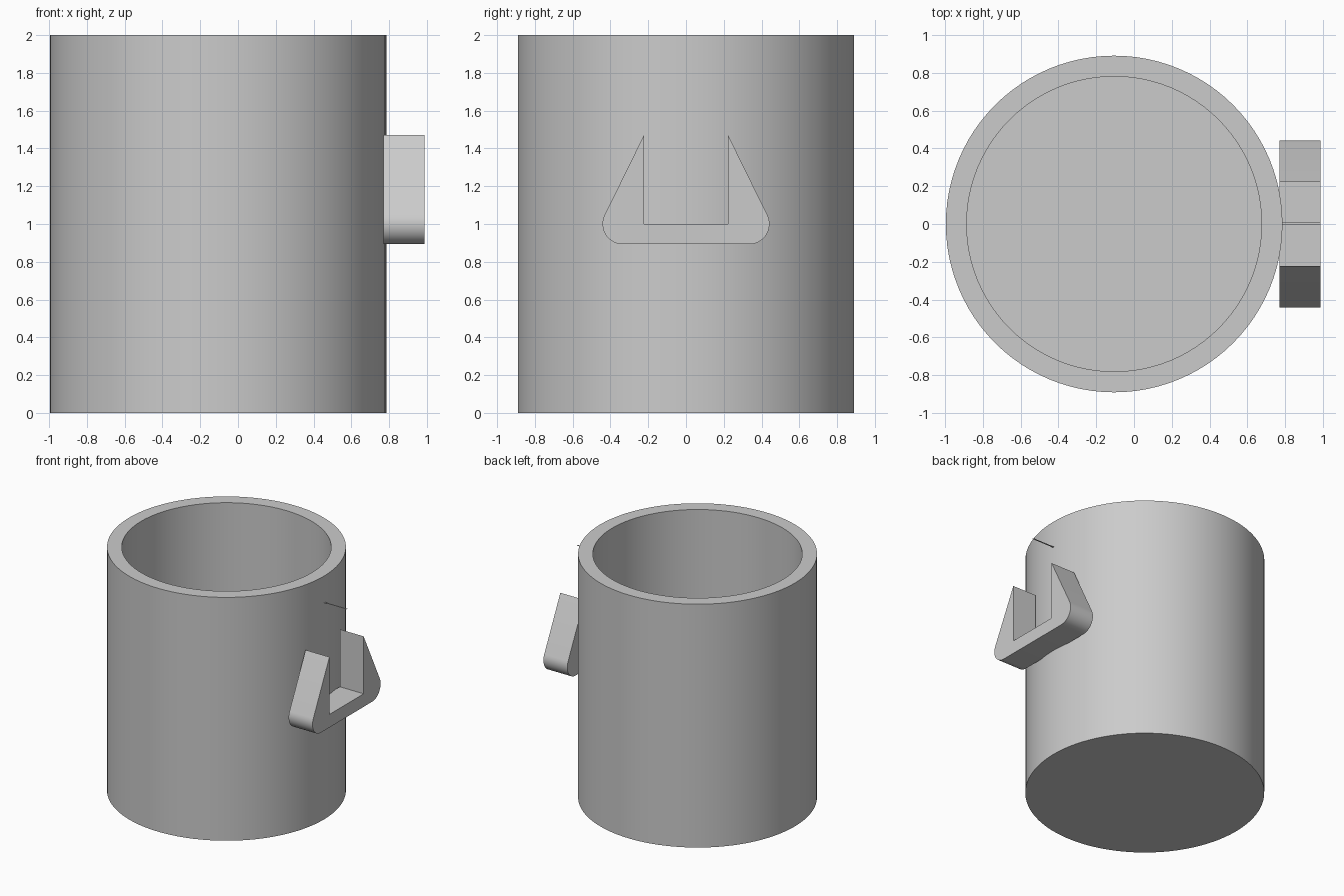
import bpy, bmesh, math

cube = bpy.data.objects.get("Cube")
if cube:
    bpy.data.objects.remove(cube, do_unlink=True)

CENTRE_X = -0.105
RADIUS, BORE, HEIGHT, FLOOR = 0.89, 0.78, 2.0, 0.11
HOOK_IN, HOOK_OUT = 0.77, 0.987
SEGMENTS = 96

grey = bpy.data.materials.new("light grey")
grey.use_nodes = True
colour = (0.6, 0.6, 0.6, 1)
grey.diffuse_color = colour
grey.node_tree.nodes["Principled BSDF"].inputs["Base Color"].default_value = colour


def finish(name, bm, smooth=True):
    """Turn a bmesh into a named, coloured object."""
    mesh = bpy.data.meshes.new(name)
    bm.to_mesh(mesh)
    bm.free()
    mesh.materials.append(grey)
    obj = bpy.data.objects.new(name, mesh)
    bpy.context.collection.objects.link(obj)
    if smooth:
        bpy.ops.object.select_all(action="DESELECT")
        obj.select_set(True)
        bpy.context.view_layer.objects.active = obj
        bpy.ops.object.shade_smooth_by_angle(angle=math.radians(30))
    return obj


# Cup body: stacked rings, outside bottom to inside floor
bm = bmesh.new()
rings = []
for r, z in [(RADIUS, 0), (RADIUS, HEIGHT), (BORE, HEIGHT), (BORE, FLOOR)]:
    rings.append([bm.verts.new((CENTRE_X + r * math.cos(a), r * math.sin(a), z))
                  for a in (math.tau * i / SEGMENTS for i in range(SEGMENTS))])
for low, high in zip(rings, rings[1:]):
    for i in range(SEGMENTS):
        j = (i + 1) % SEGMENTS
        bm.faces.new((low[i], low[j], high[j], high[i]))
bm.faces.new(rings[0])
bm.faces.new(rings[-1])
bmesh.ops.recalc_face_normals(bm, faces=bm.faces)
finish("cup_body", bm)

# Side hook: half outline with a rounded lower corner, mirrored and extruded
half = [(0.222, 1.0), (0.222, 1.472)]
start, steps = math.radians(26), 12
for i in range(steps + 1):
    a = start - (start + math.pi / 2) * i / steps
    half.append((0.335 + 0.107 * math.cos(a), 1.0 + 0.107 * math.sin(a)))
outline = half + [(-y, z) for y, z in reversed(half)]

bm = bmesh.new()
face = bm.faces.new([bm.verts.new((HOOK_IN, y, z)) for y, z in outline])
extruded = bmesh.ops.extrude_face_region(bm, geom=[face])["geom"]
bmesh.ops.translate(bm, vec=(HOOK_OUT - HOOK_IN, 0, 0),
                    verts=[v for v in extruded if isinstance(v, bmesh.types.BMVert)])
bmesh.ops.recalc_face_normals(bm, faces=bm.faces)
finish("side_hook", bm)

# Thin flat tab sticking out above the hook
bm = bmesh.new()
bm.faces.new([bm.verts.new((x, y, 1.78)) for x, y in
              [(HOOK_IN, -0.003), (HOOK_OUT, -0.003), (HOOK_OUT, 0.011), (HOOK_IN, 0.011)]])
finish("thin_tab", bm, smooth=False)
